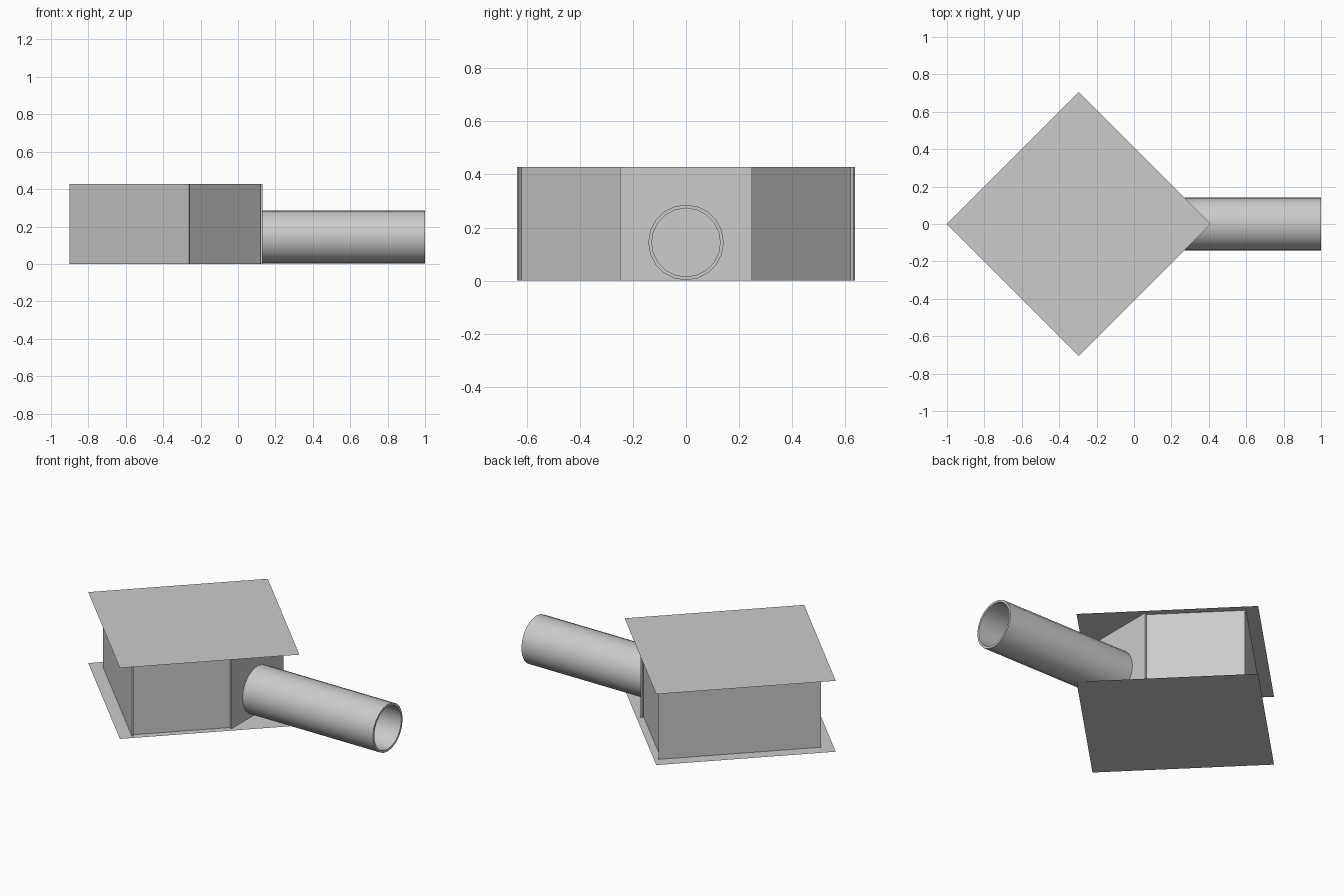
import bpy, bmesh, math

if "Cube" in bpy.data.objects:
    bpy.data.objects.remove(bpy.data.objects["Cube"])

HEIGHT = 0.428


def make_object(name, bm):
    bmesh.ops.recalc_face_normals(bm, faces=bm.faces[:])
    mesh = bpy.data.meshes.new(name)
    bm.to_mesh(mesh)
    bm.free()
    obj = bpy.data.objects.new(name, mesh)
    bpy.context.collection.objects.link(obj)
    return obj


def sheet(name, points, z):
    bm = bmesh.new()
    bm.faces.new([bm.verts.new((x, y, z)) for x, y in points])
    return make_object(name, bm)


def wall(name, footprint):
    bm = bmesh.new()
    base = bm.faces.new([bm.verts.new((x, y, 0)) for x, y in footprint])
    top = bmesh.ops.extrude_face_region(bm, geom=[base], use_keep_orig=True)
    verts = [v for v in top["geom"] if isinstance(v, bmesh.types.BMVert)]
    bmesh.ops.translate(bm, verts=verts, vec=(0, 0, HEIGHT))
    return make_object(name, bm)


# Thin floor and roof sheets, turned 45 degrees
cx, half = -0.295, 0.705
diamond = [(cx - half, 0), (cx, -half), (cx + half, 0), (cx, half)]
sheet("floor_sheet", diamond, 0)
sheet("roof_sheet", diamond, HEIGHT)

# Thin walls, mirrored front to back
for side, s in (("front", -1), ("back", 1)):
    wall(side + "_left_wall", [(-0.9, 0), (-0.263, s * 0.637),
                               (-0.256, s * 0.63), (-0.886, 0)])
    wall(side + "_right_wall", [(-0.267, s * 0.619), (0.12, s * 0.232),
                                (0.12, s * 0.218), (-0.274, s * 0.612)])

# Entrance panel across the cut corner
wall("entrance_panel", [(0.12, -0.248), (0.13, -0.248), (0.13, 0.248), (0.12, 0.248)])

# Hollow entrance pipe
SIDES = 20
bm = bmesh.new()
rings = []
for x, r in ((0.13, 0.142), (1.0, 0.142), (1.0, 0.129), (0.13, 0.129)):
    rings.append([bm.verts.new((x, r * math.cos(2 * math.pi * i / SIDES),
                                0.144 + r * math.sin(2 * math.pi * i / SIDES)))
                  for i in range(SIDES)])
for k in range(4):
    a, b = rings[k], rings[(k + 1) % 4]
    for i in range(SIDES):
        j = (i + 1) % SIDES
        bm.faces.new((a[i], a[j], b[j], b[i]))
pipe = make_object("entrance_pipe", bm)
bpy.context.view_layer.objects.active = pipe
pipe.select_set(True)
bpy.ops.object.shade_smooth_by_angle(angle=math.radians(30))
